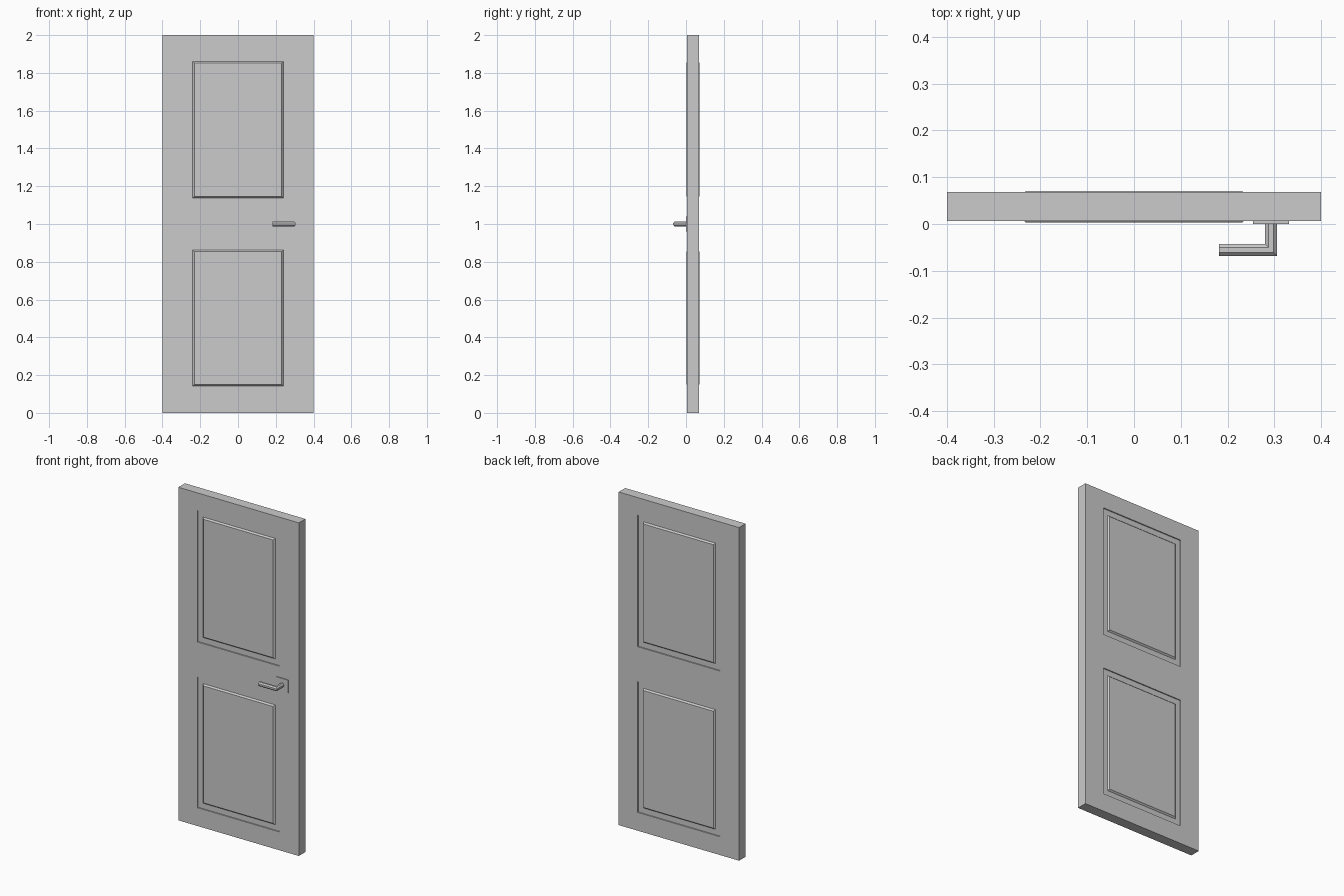
import bpy, bmesh, math
from mathutils import Vector

if "Cube" in bpy.data.objects:
    bpy.data.objects.remove(bpy.data.objects["Cube"])

W, H = 0.4, 2.0                      # half width, height
Y0, Y1 = 0.006, 0.068                # front and back of the leaf
PANEL_X = 0.273                      # half width of panel recess
PANEL_Z = [(0.11, 0.895), (1.105, 1.895)]


def finish(name, bm):
    bmesh.ops.recalc_face_normals(bm, faces=bm.faces)
    mesh = bpy.data.meshes.new(name)
    bm.to_mesh(mesh)
    bm.free()
    obj = bpy.data.objects.new(name, mesh)
    bpy.context.collection.objects.link(obj)
    return obj


def box(x0, x1, y0, y1, z0, z1):
    bm = bmesh.new()
    bmesh.ops.create_cube(bm, size=1)
    for v in bm.verts:
        v.co = Vector((x1 if v.co.x > 0 else x0,
                       y1 if v.co.y > 0 else y0,
                       z1 if v.co.z > 0 else z0))
    bm.normal_update()
    return bm


# Door leaf, cut into a grid so both sides can carry two panels
bm = box(-W, W, Y0, Y1, 0, H)
cuts = [((x, 0, 0), (1, 0, 0)) for x in (-PANEL_X, PANEL_X)]
cuts += [((0, 0, z), (0, 0, 1)) for pair in PANEL_Z for z in pair]
for co, no in cuts:
    bmesh.ops.bisect_plane(bm, geom=bm.verts[:] + bm.edges[:] + bm.faces[:],
                           plane_co=co, plane_no=no)
bm.normal_update()


def is_panel(f):
    c = f.calc_center_median()
    return (abs(f.normal.y) > 0.9 and abs(c.x) < PANEL_X
            and any(a < c.z < b for a, b in PANEL_Z))


# Sunken groove with a raised, chamfered field inside
panels = [f for f in bm.faces if is_panel(f)]
for thickness, depth in ((0.0004, -0.006), (0.033, 0.0), (0.008, 0.009)):
    bmesh.ops.inset_individual(bm, faces=panels, thickness=thickness,
                               depth=depth, use_even_offset=True)
    bm.normal_update()
finish("door_leaf", bm)

# Square plate behind the handle
HX = 0.293
finish("handle_plate", box(HX - 0.039, HX + 0.039, 0.0005, Y0 + 0.001, 0.961, 1.039))

# Octagonal lever handle with a mitred corner
bm = bmesh.new()
R, CY, END = 0.0125 / math.cos(math.pi / 8), -0.0555, 0.182
section = [(R * math.cos(a), 1.0 + R * math.sin(a))
           for a in (math.pi / 8 + i * math.pi / 4 for i in range(8))]
rings = [[bm.verts.new(p) for p in ring] for ring in (
    [(HX + u, 0.002, z) for u, z in section],
    [(HX + u, CY - u, z) for u, z in section],
    [(END, CY - u, z) for u, z in section])]
for a, b in zip(rings, rings[1:]):
    for i in range(8):
        j = (i + 1) % 8
        bm.faces.new((a[i], a[j], b[j], b[i]))
bm.faces.new(rings[0])
bm.faces.new(rings[-1])
finish("handle_lever", bm)
